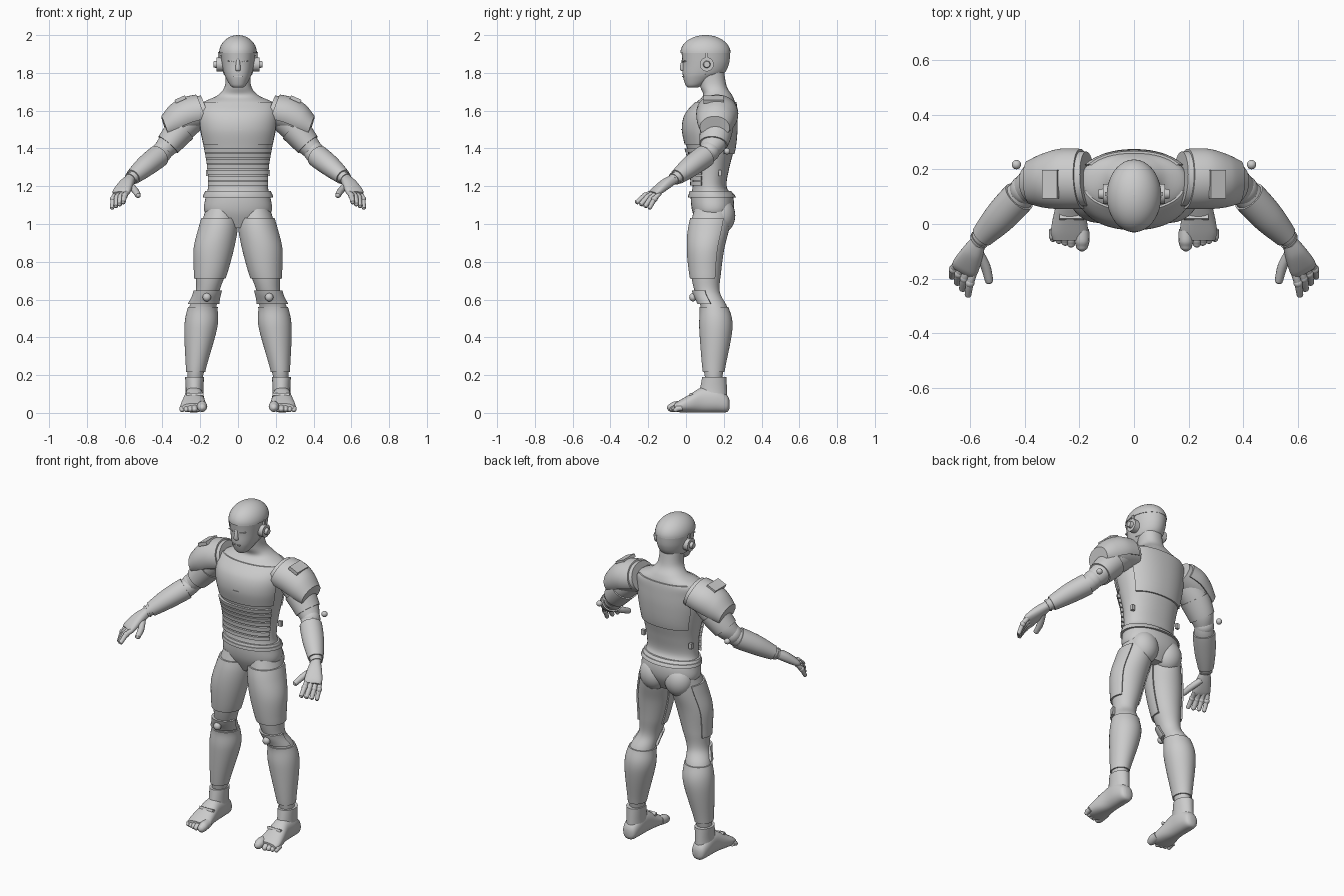
import bpy, bmesh, math
from mathutils import Vector, Matrix, Euler

default_cube = bpy.data.objects.get("Cube")
if default_cube:
    bpy.data.objects.remove(default_cube, do_unlink=True)

grey = bpy.data.materials.new("plain_grey")
grey.use_nodes = True
grey.diffuse_color = (0.6, 0.6, 0.6, 1)
grey.node_tree.nodes["Principled BSDF"].inputs["Base Color"].default_value = grey.diffuse_color
parts = []


def finish(name, bm, mirror):
    """Turn a bmesh into a named part, optionally mirrored left to right."""
    bmesh.ops.recalc_face_normals(bm, faces=bm.faces)
    mesh = bpy.data.meshes.new(name)
    bm.to_mesh(mesh)
    bm.free()
    mesh.materials.append(grey)
    part = bpy.data.objects.new(name, mesh)
    bpy.context.collection.objects.link(part)
    if mirror:
        part.modifiers.new("mirror", 'MIRROR').use_mirror_merge = False
    parts.append(part)
    return part


def sample(rows, t):
    """Smooth interpolation between section rows (x, y, z, width, depth)."""
    last = len(rows) - 1
    i = max(0, min(int(t), last - 1))
    f = t - i
    a, b, c, d = (rows[max(0, min(last, i + k))] for k in (-1, 0, 1, 2))
    return [q + f * ((r - p) + f * ((2 * p - 5 * q + 4 * r - s) + f * (3 * (q - r) + s - p))) / 2
            for p, q, r, s in zip(a, b, c, d)]


def at_height(rows, z):
    """Row parameter at which a vertical loft reaches height z."""
    for i, (a, b) in enumerate(zip(rows, rows[1:])):
        if min(a[2], b[2]) <= z <= max(a[2], b[2]):
            return i + (z - a[2]) / (b[2] - a[2])
    return 0


def loft(name, rows, span=None, arc=None, grow=0, axis=(0, 0, 1), mirror=False,
         power=2, rings=24, sides=36):
    """Capped loft of superellipses; an arc in degrees gives a wrapped plate."""
    axis = Vector(axis).normalized()
    if abs(axis.z) > 0.9:
        u, v = Vector((1, 0, 0)), Vector((0, 1, 0))
    else:
        u = axis.cross(Vector((0, 0, 1))).normalized()
        v = u.cross(axis)
    start, end = span or (0, len(rows) - 1)
    low, high = arc or (0, 360)
    count = sides + 1 if arc else sides
    bm = bmesh.new()
    loops = []
    for i in range(rings + 1):
        x, y, z, wide, deep = sample(rows, start + (end - start) * i / rings)
        centre = Vector((x, y, z))
        loop = []
        for k in range(count):
            angle = math.radians(low + (high - low) * k / sides)
            c, s = math.cos(angle), math.sin(angle)
            p = math.copysign(abs(c) ** (2 / power), c) * (wide + grow)
            q = math.copysign(abs(s) ** (2 / power), s) * (deep + grow)
            loop.append(bm.verts.new(centre + u * p + v * q))
        if arc:
            loop.append(bm.verts.new(centre))
        loops.append(loop)
    for a, b in zip(loops, loops[1:]):
        for k in range(len(a)):
            n = (k + 1) % len(a)
            bm.faces.new((a[k], a[n], b[n], b[k]))
    bm.faces.new(loops[0])
    bm.faces.new(loops[-1])
    return finish(name, bm, mirror)


def plate(name, rows, low, high, arc, grow, **extra):
    span = at_height(rows, low), at_height(rows, high)
    return loft(name, rows, span, arc, grow, **extra)


def ball(name, place, size, mirror=False):
    bm = bmesh.new()
    bmesh.ops.create_uvsphere(bm, u_segments=24, v_segments=16, radius=1,
                              matrix=Matrix.LocRotScale(Vector(place), None, Vector(size)))
    return finish(name, bm, mirror)


def box(name, place, size, turn=(0, 0, 0), mirror=False):
    bm = bmesh.new()
    bmesh.ops.create_cube(bm, size=1, matrix=Matrix.LocRotScale(
        Vector(place), Euler([math.radians(a) for a in turn]), Vector(size)))
    return finish(name, bm, mirror)


def digit(name, base, middle, tip, r):
    """Rounded finger or toe through three points."""
    base, middle, tip = Vector(base), Vector(middle), Vector(tip)
    way = (tip - base).normalized()
    spots = [(base, r), (middle, r * 1.05), (tip, r * 0.9),
             (tip + way * r * 0.5, r * 0.7), (tip + way * r * 0.85, r * 0.2)]
    loft(name, [(*p, w, w) for p, w in spots], axis=way, mirror=True, rings=16, sides=14)


def body(sections):
    """Rows from height, half width, front and back."""
    return [(0, (f + b) / 2, z, w, (b - f) / 2) for z, w, f, b in sections]


# Torso and neck
torso = body([(0.98, 0.1, 0.07, 0.21), (1.06, 0.175, 0.035, 0.25), (1.14, 0.172, 0.025, 0.25),
              (1.2, 0.158, 0.035, 0.215), (1.3, 0.163, 0.03, 0.23), (1.4, 0.18, 0.005, 0.255),
              (1.5, 0.2, -0.015, 0.265), (1.58, 0.205, 0.0, 0.265), (1.64, 0.19, 0.05, 0.26),
              (1.68, 0.11, 0.09, 0.245), (1.73, 0.07, 0.075, 0.215), (1.82, 0.065, 0.06, 0.2)])
loft("torso", torso, rings=66, sides=48, power=2.2)
plate("chest_plate", torso, 1.42, 1.645, (-162, -18), 0.007, power=2.2)
plate("back_plate", torso, 1.37, 1.645, (32, 148), 0.008, power=2.2)
plate("belt", torso, 1.14, 1.158, None, 0.014, rings=4)
plate("belt_upper_band", torso, 1.16, 1.177, None, 0.012, rings=4)
for i in range(7):
    base = 1.205 + i * 0.029
    plate("abdomen_rib", torso, base, base + 0.022, (-157, -23), 0.013, rings=4, power=2.3)
box("chest_slot", (0, -0.022, 1.5), (0.04, 0.008, 0.005))
box("waist_clip", (0.16, 0.18, 1.27), (0.02, 0.016, 0.032), mirror=True)
ball("buttock", (0.083, 0.185, 1.045), (0.085, 0.076, 0.095), True)

# Head
head = body([(1.722, 0.025, 0.01, 0.06), (1.735, 0.042, -0.002, 0.09), (1.77, 0.062, -0.014, 0.15),
             (1.8, 0.075, -0.018, 0.2), (1.85, 0.086, -0.018, 0.224), (1.91, 0.094, -0.024, 0.23)])
loft("head", head, power=2.2)
steps = [math.radians(a) for a in range(0, 90, 8)] + [math.radians(89)]
loft("helmet", [(0, 0.103, 1.905 + 0.095 * math.sin(a), 0.1 * math.cos(a), 0.133 * math.cos(a))
                for a in steps], rings=40)
plate("helmet_back", head, 1.79, 1.908, (8, 172), 0.004)
loft("nose", [(0, -0.012, 1.875, 0.008, 0.008), (0, -0.018, 1.84, 0.012, 0.013),
              (0, -0.016, 1.815, 0.014, 0.014), (0, -0.01, 1.808, 0.006, 0.006)], sides=16)
box("eye_slit", (0.038, -0.009, 1.86), (0.034, 0.012, 0.005), (0, -8, 18), True)
box("mouth_slit", (0, -0.014, 1.78), (0.05, 0.012, 0.006))
loft("ear_disc", [(x, 0.11, 1.845, r, r) for x, r in ((0.08, 0.037), (0.113, 0.037))],
     axis=(1, 0, 0), mirror=True, rings=2)
loft("ear_hub", [(x, 0.11, 1.845, r, r) for x, r in ((0.11, 0.02), (0.13, 0.016))],
     axis=(1, 0, 0), mirror=True, rings=2)
box("ear_stalk", (0.1, 0.11, 1.89), (0.012, 0.014, 0.04), mirror=True)

# Legs
leg = [(0.09, 0.145, 1.08, 0.08, 0.1), (0.105, 0.125, 0.98, 0.095, 0.105),
       (0.128, 0.108, 0.87, 0.098, 0.095), (0.145, 0.105, 0.74, 0.08, 0.08),
       (0.162, 0.113, 0.64, 0.062, 0.066), (0.186, 0.148, 0.56, 0.072, 0.07),
       (0.197, 0.158, 0.45, 0.08, 0.081), (0.222, 0.147, 0.24, 0.047, 0.054),
       (0.228, 0.147, 0.15, 0.036, 0.038)]
loft("leg", leg, mirror=True, rings=56)
plate("thigh_plate", leg, 1.025, 0.715, (-195, 35), 0.009, mirror=True)
plate("knee_pad", leg, 0.65, 0.575, (-172, -8), 0.014, mirror=True, rings=8)
ball("knee_bolt", (0.165, 0.037, 0.612), (0.022, 0.02, 0.022), True)
plate("shin_guard", leg, 0.56, 0.225, None, 0.007, mirror=True)

# Feet
loft("ankle_cuff", [(0.23, 0.15, 0.19, 0.05, 0.064), (0.23, 0.145, 0.12, 0.047, 0.072),
                    (0.232, 0.14, 0.05, 0.05, 0.08)], mirror=True)
foot = [(0.232, 0.23, 0.045, 0.018, 0.022), (0.232, 0.215, 0.05, 0.04, 0.046),
        (0.232, 0.16, 0.068, 0.051, 0.066), (0.232, 0.085, 0.068, 0.052, 0.067),
        (0.235, 0.02, 0.05, 0.062, 0.048), (0.236, -0.03, 0.036, 0.068, 0.033),
        (0.236, -0.06, 0.028, 0.06, 0.022)]
loft("foot", foot, axis=(0, -1, 0), mirror=True, power=2.3)
for i in range(5):
    r = 0.026 if i == 0 else 0.018 - 0.001 * i
    x = 0.19 if i == 0 else 0.208 + 0.022 * i
    reach = -0.078 + 0.006 * i
    digit("toe", (x, -0.02, r + 0.012), (x, reach / 2 - 0.02, r + 0.008), (x, reach, r + 0.002), r)
box("foot_strap", (0.228, 0.028, 0.095), (0.09, 0.022, 0.014), (-25, 0, 0), True)

# Shoulders and upper arms
shoulder = [(0.17, 0.165, 1.6, 0.1, 0.085), (0.26, 0.165, 1.578, 0.102, 0.088),
            (0.33, 0.158, 1.545, 0.09, 0.08), (0.385, 0.152, 1.51, 0.07, 0.055)]
slope = (1, -0.05, -0.35)
loft("shoulder", shoulder, axis=slope, mirror=True)
loft("shoulder_plate", shoulder, (0.3, 3), (-25, 205), 0.009, slope, True)
box("shoulder_bar", (0.305, 0.145, 1.66), (0.06, 0.105, 0.02), (0, 24, 0), True)
upper = [(0.24, 0.165, 1.565, 0.08, 0.08), (0.305, 0.16, 1.497, 0.08, 0.072),
         (0.37, 0.145, 1.42, 0.068, 0.06), (0.405, 0.125, 1.38, 0.052, 0.05)]
down = (0.65, -0.12, -0.75)
loft("upper_arm", upper, axis=down, mirror=True)
loft("upper_arm_guard", upper, (0.9, 2), None, 0.007, down, True)
ball("elbow", (0.4, 0.125, 1.385), (0.055, 0.055, 0.055), True)
ball("elbow_bolt", (0.43, 0.217, 1.385), (0.017, 0.017, 0.017), True)

# Forearms
forearm = [(0.385, 0.135, 1.39, 0.046, 0.046), (0.42, 0.1, 1.36, 0.055, 0.053),
           (0.49, 0.025, 1.305, 0.052, 0.048), (0.555, -0.045, 1.25, 0.036, 0.034),
           (0.575, -0.07, 1.235, 0.028, 0.026)]
reach = (0.19, -0.2, -0.155)
loft("forearm", forearm, axis=reach, mirror=True)
loft("forearm_guard", forearm, (1, 3), None, 0.007, reach, True)
loft("wrist_ring", forearm, (3.3, 3.6), None, 0.005, reach, True, rings=3)

# Hands
palm = [(0.568, -0.062, 1.24, 0.027, 0.025), (0.59, -0.105, 1.213, 0.04, 0.028),
        (0.615, -0.155, 1.175, 0.05, 0.022), (0.623, -0.176, 1.16, 0.044, 0.013)]
loft("palm", palm, axis=(0.05, -0.1, -0.07), mirror=True, power=2.4)
for i in range(4):
    f = i / 3
    base = Vector((0.585, -0.175, 1.167)).lerp(Vector((0.648, -0.14, 1.163)), f)
    step = Vector((0.022, -0.083, -0.05)).lerp(Vector((0.018, -0.052, -0.076)), f)
    bend = base + step * 0.5 + Vector((0.004, 0, 0.008))
    digit("finger", base, bend, base + step, 0.0145 - 0.001 * abs(i - 1))
    ball("knuckle", bend, (0.0165, 0.0165, 0.0165), True)
digit("thumb", (0.57, -0.1, 1.205), (0.543, -0.155, 1.175), (0.53, -0.205, 1.153), 0.017)

# Smooth shading with crisp plate edges
bpy.ops.object.select_all(action='DESELECT')
for part in parts:
    part.select_set(True)
bpy.context.view_layer.objects.active = parts[0]
bpy.ops.object.shade_smooth_by_angle(angle=math.radians(35))
